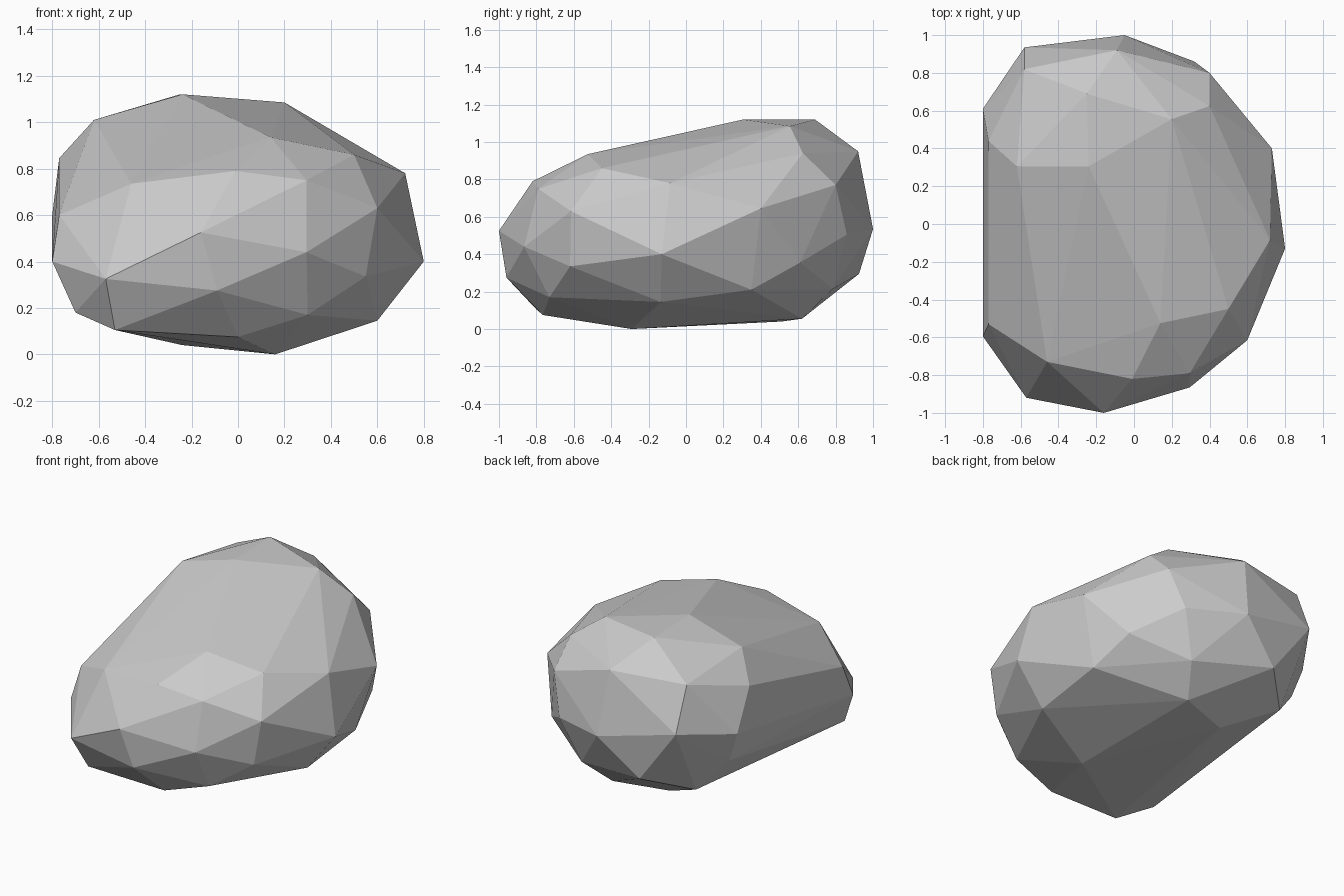
import bpy
import bmesh
from mathutils import Vector

cube = bpy.data.objects.get("Cube")
if cube:
    bpy.data.objects.remove(cube, do_unlink=True)


def make_material(name, shade):
    """One flat neutral material, shown in the viewport and in a render."""
    colour = (shade, shade, shade, 1.0)
    material = bpy.data.materials.new(name)
    material.use_nodes = True
    material.diffuse_color = colour
    shader = material.node_tree.nodes["Principled BSDF"]
    shader.inputs["Base Color"].default_value = colour
    shader.inputs["Roughness"].default_value = 0.9
    return material


def make_hull(name, corner_groups, material, scale):
    """Wrap a tight faceted skin around groups of corner points."""
    bm = bmesh.new()
    for group in corner_groups:
        for corner in group:
            bm.verts.new(Vector(corner) * scale)
    result = bmesh.ops.convex_hull(bm, input=bm.verts[:])
    # Drop corners that ended up inside the skin
    inside = [v for v in bm.verts if not v.link_faces]
    bmesh.ops.delete(bm, geom=inside, context="VERTS")
    bmesh.ops.recalc_face_normals(bm, faces=bm.faces[:])
    mesh = bpy.data.meshes.new(name)
    bm.to_mesh(mesh)
    bm.free()
    mesh.materials.append(material)
    for face in mesh.polygons:
        face.use_smooth = False
    rock = bpy.data.objects.new(name, mesh)
    bpy.context.collection.objects.link(rock)
    return rock


# Corners of the chipped stone in hundredths of a unit, region by region

# Crown: high ridge towards the back
crown = [(-24, 30.5, 112), (-62, 30.5, 101), (-25, 69, 112), (20, 55.5, 108.5),
         (-9, 92, 95), (-58, 82, 94.5), (40, 62.5, 94), (-77, 44, 84.5)]

# Front shoulder: lower slope where the top rolls over to the front
shoulder = [(-1, -82, 79), (29.5, -79, 75), (-46, -73, 73.5), (14, -52.5, 93.5),
            (50, -45, 86), (72, -8.5, 78), (60, -61.5, 63), (-77, -53, 60)]

# Girdle: widest band around the sides
girdle = [(-16, -100, 52.5), (29.5, -86.5, 44), (80, -13, 40), (73, 40, 64.5),
          (40, 80, 77), (32, 86, 50.5), (-5, 100, 53.5), (-58, 93.5, 66),
          (-80, 61, 60), (-80, -59.5, 40)]

# Lower flanks: facets that turn in towards the ground
flanks = [(-57, -92, 32.5), (-9, -96, 27.5), (55, -62, 33.5), (30, -73, 17),
          (60, -13.5, 14.5), (61, 35, 21), (55, 61, 35.5), (21, 78.5, 21.5),
          (-31, 92.5, 29.5), (-73, 59, 40), (-70, -65, 18)]

# Base: nearly flat underside
base = [(0, -76.5, 7.5), (-53, -80, 10.5), (16, -29, 0), (10, 62, 5.5),
        (-24, 51, 4), (-55.5, 69, 20)]

stone_grey = make_material("stone grey", 0.6)
make_hull("boulder", [crown, shoulder, girdle, flanks, base], stone_grey, 0.01)
